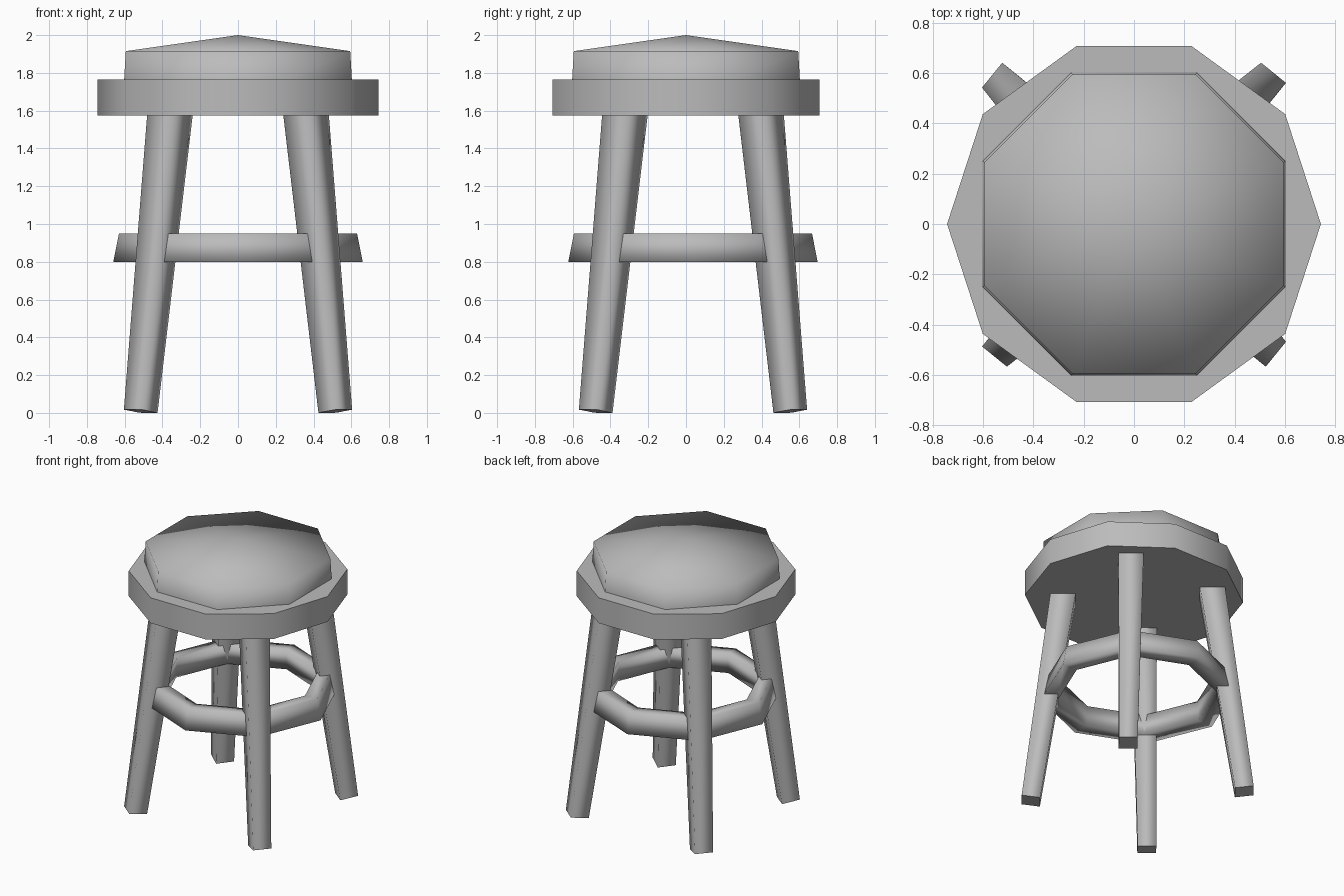
import bpy
import bmesh
from math import radians, cos, sin, atan2, sqrt
from mathutils import Matrix, Vector

if "Cube" in bpy.data.objects:
    bpy.data.objects.remove(bpy.data.objects["Cube"], do_unlink=True)

GREY = (0.5, 0.5, 0.5, 1.0)
mat = bpy.data.materials.new("plain grey")
mat.use_nodes = True
mat.diffuse_color = GREY
bsdf = next(n for n in mat.node_tree.nodes if n.type == "BSDF_PRINCIPLED")
bsdf.inputs["Base Color"].default_value = GREY


def lathe(name, sides, profile, turn=0.0, closed=False, tip=None, matrix=None):
    """Join rings of (radius, height) points; sides are smooth, end caps flat."""
    bm = bmesh.new()
    angles = [radians(turn + 360 * i / sides) for i in range(sides)]
    rings = [[bm.verts.new((r * cos(a), r * sin(a), z)) for a in angles]
             for r, z in profile]
    pairs = list(zip(rings, rings[1:]))
    if closed:
        pairs.append((rings[-1], rings[0]))
    for low, high in pairs:
        for i in range(sides):
            j = (i + 1) % sides
            bm.faces.new((low[i], low[j], high[j], high[i])).smooth = True
    if not closed:
        bm.faces.new(rings[0][::-1])
        if tip is None:
            bm.faces.new(rings[-1])
        else:
            peak = bm.verts.new((0, 0, tip))
            for i in range(sides):
                bm.faces.new((rings[-1][i], rings[-1][(i + 1) % sides], peak)).smooth = True
    bmesh.ops.recalc_face_normals(bm, faces=bm.faces)
    if matrix:
        bm.transform(matrix)
    mesh = bpy.data.meshes.new(name)
    bm.to_mesh(mesh)
    bm.free()
    mesh.materials.append(mat)
    obj = bpy.data.objects.new(name, mesh)
    bpy.context.collection.objects.link(obj)
    return obj


# Seat board and domed cushion
lathe("seat_board", 10, [(0.743, 1.575), (0.743, 1.765)])
lathe("cushion", 8, [(0.653, 1.755), (0.643, 1.915)], turn=22.5, tip=2.0)

# Legs and ring share a centre slightly behind the seat centre
base = Vector((0, 0.037, 0))

# Splayed square legs, thicker at the top
foot, top, rise = 0.515 * sqrt(2), 0.36 * sqrt(2), 1.575
tilt = atan2(foot - top, rise)
for k, name in enumerate(("back_left", "back_right", "front_right", "front_left")):
    place = (Matrix.Translation(base) @ Matrix.Rotation(radians(45 + 90 * k), 4, "Z")
             @ Matrix.Translation((foot, 0, 0.009)) @ Matrix.Rotation(-tilt, 4, "Y"))
    lathe(name + "_leg", 4, [(0.09, 0), (0.121, 1.6)], turn=51, matrix=place)

# Foot ring with corners on the axes
lathe("foot_ring", 8, [(0.66, 0.8), (0.63, 0.95), (0.53, 0.95), (0.54, 0.8)],
      closed=True, matrix=Matrix.Translation(base))
